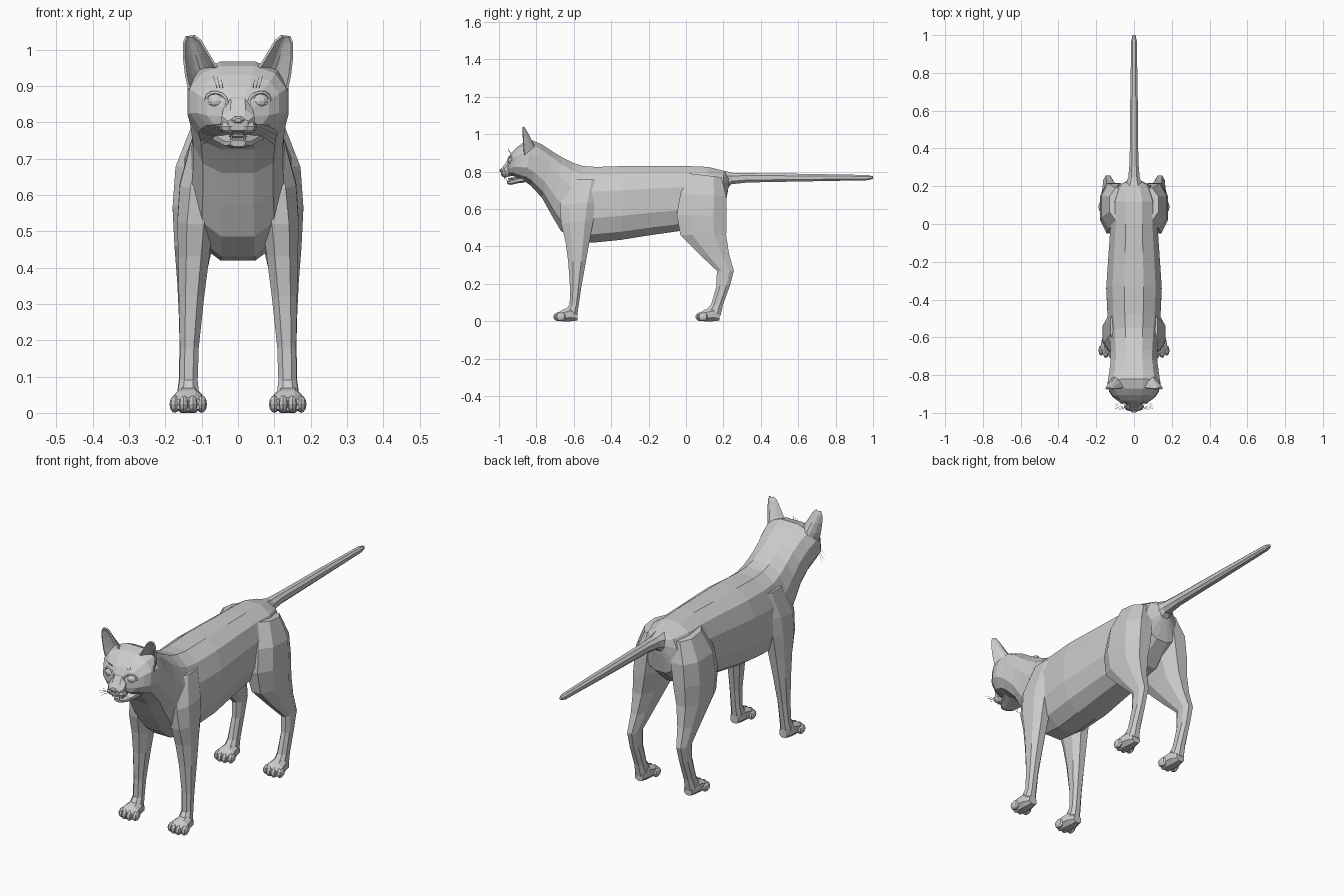
import bpy, bmesh, math
from mathutils import Vector


def finish(name, bm, mirror=False):
    bmesh.ops.recalc_face_normals(bm, faces=bm.faces)
    me = bpy.data.meshes.new(name)
    bm.to_mesh(me)
    bm.free()
    ob = bpy.data.objects.new(name, me)
    bpy.context.collection.objects.link(ob)
    if mirror:
        mod = ob.modifiers.new("mirror", 'MIRROR')
        mod.use_mirror_merge = False
    return ob


def loft(name, sections, n=8, p=0.85, mirror=False):
    """Skin rings; each is (y, z) of one edge, (y, z) of the other, centre x, half width."""
    bm = bmesh.new()
    shape = []
    for i in range(n):
        t = 2 * math.pi * (i + 0.5) / n
        shape.append([math.copysign(abs(f(t)) ** p, f(t)) for f in (math.cos, math.sin)])
    mc, ms = max(s[0] for s in shape), max(s[1] for s in shape)
    rings = []
    for ay, az, by, bz, x, w in sections:
        a, b = Vector((x, ay, az)), Vector((x, by, bz))
        mid, half = (a + b) / 2, (a - b) / 2
        rings.append([bm.verts.new(mid + half * (c / mc) + Vector((w * s / ms, 0, 0)))
                      for c, s in shape])
    for r, q in zip(rings, rings[1:]):
        for i in range(n):
            j = (i + 1) % n
            bm.faces.new((r[i], r[j], q[j], q[i]))
    bm.faces.new(rings[0])
    bm.faces.new(rings[-1])
    return finish(name, bm, mirror)


def balls(name, items, u=8, v=6, mirror=True):
    """Several ellipsoids (centre, radii) in one mesh."""
    bm = bmesh.new()
    for c, r in items:
        vs = bmesh.ops.create_uvsphere(bm, u_segments=u, v_segments=v, radius=1)["verts"]
        bmesh.ops.scale(bm, vec=r, verts=vs)
        bmesh.ops.translate(bm, vec=c, verts=vs)
    return finish(name, bm, mirror)


def strands(name, paths, depth, cyclic=False):
    """Thin hairs or rims as bevelled poly curves, on both sides."""
    cu = bpy.data.curves.new(name, 'CURVE')
    cu.dimensions = '3D'
    cu.bevel_depth, cu.bevel_resolution = depth, 0
    for path in paths:
        for s in (1, -1):
            sp = cu.splines.new('POLY')
            sp.points.add(len(path) - 1)
            sp.use_cyclic_u = cyclic
            for pt, co in zip(sp.points, path):
                pt.co = (s * co[0], co[1], co[2], 1)
    ob = bpy.data.objects.new(name, cu)
    bpy.context.collection.objects.link(ob)


# Trunk, neck and skull in one skin, rump to face
loft("body_and_head", [
    (0.235, 0.775, 0.225, 0.70, 0, 0.03),
    (0.20, 0.805, 0.205, 0.60, 0, 0.09),
    (0.12, 0.825, 0.10, 0.51, 0, 0.125),
    (0.00, 0.83, -0.05, 0.48, 0, 0.125),
    (-0.15, 0.83, -0.18, 0.462, 0, 0.135),
    (-0.33, 0.83, -0.35, 0.435, 0, 0.147),
    (-0.48, 0.825, -0.50, 0.42, 0, 0.14),
    (-0.55, 0.83, -0.60, 0.43, 0, 0.132),
    (-0.60, 0.845, -0.67, 0.485, 0, 0.128),
    (-0.66, 0.875, -0.72, 0.57, 0, 0.124),
    (-0.71, 0.905, -0.77, 0.66, 0, 0.124),
    (-0.77, 0.945, -0.83, 0.725, 0, 0.132),
    (-0.82, 0.967, -0.865, 0.75, 0, 0.139),
    (-0.87, 0.955, -0.895, 0.762, 0, 0.132),
    (-0.905, 0.93, -0.92, 0.775, 0, 0.113),
    (-0.935, 0.90, -0.938, 0.78, 0, 0.085),
    (-0.952, 0.87, -0.952, 0.79, 0, 0.045)], n=12, p=0.8)

# Tail
loft("tail", [
    (0.18, 0.81, 0.20, 0.69, 0, 0.05),
    (0.25, 0.793, 0.245, 0.733, 0, 0.03),
    (0.33, 0.792, 0.33, 0.742, 0, 0.023),
    (0.65, 0.788, 0.65, 0.748, 0, 0.020),
    (0.97, 0.782, 0.97, 0.754, 0, 0.015),
    (1.0, 0.775, 1.0, 0.761, 0, 0.007)])

# Front legs
loft("front_legs", [
    (-0.62, 0.76, -0.46, 0.76, 0.085, 0.04),
    (-0.675, 0.62, -0.475, 0.64, 0.105, 0.055),
    (-0.668, 0.52, -0.495, 0.54, 0.117, 0.050),
    (-0.645, 0.43, -0.515, 0.43, 0.122, 0.043),
    (-0.63, 0.32, -0.535, 0.32, 0.128, 0.035),
    (-0.62, 0.18, -0.56, 0.18, 0.134, 0.026),
    (-0.622, 0.09, -0.573, 0.09, 0.136, 0.025),
    (-0.645, 0.06, -0.583, 0.025, 0.137, 0.030)], mirror=True)

# Hind legs with thigh and hock
loft("hind_legs", [
    (0.02, 0.79, 0.19, 0.77, 0.07, 0.06),
    (-0.03, 0.68, 0.215, 0.67, 0.100, 0.072),
    (-0.05, 0.57, 0.217, 0.56, 0.112, 0.068),
    (-0.03, 0.46, 0.215, 0.46, 0.122, 0.053),
    (0.075, 0.355, 0.23, 0.36, 0.130, 0.037),
    (0.165, 0.27, 0.256, 0.27, 0.137, 0.026),
    (0.163, 0.19, 0.235, 0.19, 0.138, 0.023),
    (0.135, 0.09, 0.198, 0.09, 0.138, 0.025),
    (0.11, 0.062, 0.185, 0.03, 0.138, 0.030)], mirror=True)

# Paws and toes
for label, y in (("front", -0.645), ("hind", 0.115)):
    loft(label + "_paws", [
        (y + 0.065, 0.045, y + 0.065, 0.004, 0.137, 0.022),
        (y + 0.03, 0.075, y + 0.03, 0.0, 0.137, 0.034),
        (y - 0.015, 0.062, y - 0.015, 0.0, 0.137, 0.042),
        (y - 0.045, 0.042, y - 0.045, 0.006, 0.137, 0.038)], mirror=True)
    balls(label + "_toes", [
        ((0.137 + o, y - 0.043 + abs(o) * 0.5, 0.024), (0.0145, 0.028, 0.024))
        for o in (-0.037, -0.0125, 0.0125, 0.037)])

# Muzzle, nose and open lower jaw
loft("muzzle", [
    (-0.925, 0.905, -0.91, 0.785, 0, 0.025),
    (-0.952, 0.865, -0.94, 0.775, 0, 0.040),
    (-0.974, 0.833, -0.967, 0.773, 0, 0.045),
    (-0.990, 0.812, -0.985, 0.777, 0, 0.028)])
loft("nose", [
    (-0.975, 0.818, -0.975, 0.798, 0, 0.022),
    (-0.992, 0.815, -0.992, 0.798, 0, 0.018),
    (-0.998, 0.811, -0.997, 0.801, 0, 0.009)], n=6)
balls("whisker_pads", [((0.025, -0.965, 0.788), (0.028, 0.025, 0.019))])
loft("lower_jaw", [
    (-0.86, 0.785, -0.86, 0.742, 0, 0.070),
    (-0.91, 0.764, -0.905, 0.737, 0, 0.052),
    (-0.94, 0.755, -0.935, 0.729, 0, 0.037),
    (-0.958, 0.751, -0.955, 0.733, 0, 0.020)])
balls("tongue", [((0, -0.92, 0.762), (0.025, 0.033, 0.006))], mirror=False)

# Canine teeth
bm = bmesh.new()
for x, y, z, flip in ((0.02, -0.972, 0.768, -1), (0.018, -0.947, 0.76, 1)):
    vs = bmesh.ops.create_cone(bm, cap_ends=True, segments=5, radius1=0.004,
                               radius2=0.0005, depth=0.018)["verts"]
    bmesh.ops.scale(bm, vec=(1, 1, flip), verts=vs)
    bmesh.ops.translate(bm, vec=(x, y, z), verts=vs)
finish("teeth", bm, True)

# Eyes and eyelid rims
balls("eyes", [((0.059, -0.927, 0.859), (0.027, 0.025, 0.022))], 12, 8)
rim = [(0.059 + 0.029 * math.cos(t), -0.941 + 0.35 * 0.029 * math.cos(t),
        0.859 + 0.023 * math.sin(t) + 0.004 * math.cos(t))
       for t in (2 * math.pi * i / 12 for i in range(12))]
strands("eyelids", [rim], 0.0045, True)

# Cupped ears: rows of inner edge (x, z), outer edge (x, z), front y, cup depth
rows = [(0.050, 0.94, 0.134, 0.89, -0.865, 0.065),
        (0.066, 0.962, 0.143, 0.93, -0.868, 0.050),
        (0.085, 0.993, 0.149, 0.98, -0.871, 0.032),
        (0.104, 1.025, 0.149, 1.018, -0.873, 0.016),
        (0.120, 1.038, 0.142, 1.036, -0.873, 0.006)]
bm = bmesh.new()
grid = []
for xi, zi, xo, zo, y, d in rows:
    grid.append([bm.verts.new((xi + (xo - xi) * k / 6, y + d * (1 - (k / 3 - 1) ** 2),
                               zi + (zo - zi) * k / 6)) for k in range(7)])
for a, b in zip(grid, grid[1:]):
    for k in range(6):
        bm.faces.new((a[k], a[k + 1], b[k + 1], b[k]))
ears = finish("ears", bm, True)
sol = ears.modifiers.new("thickness", 'SOLIDIFY')
sol.thickness, sol.offset = 0.007, 0

# Whiskers and brow hairs
strands("whiskers", [[(0.035, -0.975, 0.795 - 0.006 * i),
                      (0.065, -0.985 + 0.006 * i, 0.795 - 0.010 * i),
                      (0.10, -0.975 + 0.010 * i, 0.782 - 0.015 * i)] for i in range(4)], 0.0006)
strands("brow_hairs", [[(0.042 + 0.008 * i, -0.935, 0.895),
                        (0.045 + 0.012 * i, -0.955, 0.918 + 0.006 * i)]
                       for i in range(3)], 0.0006)
